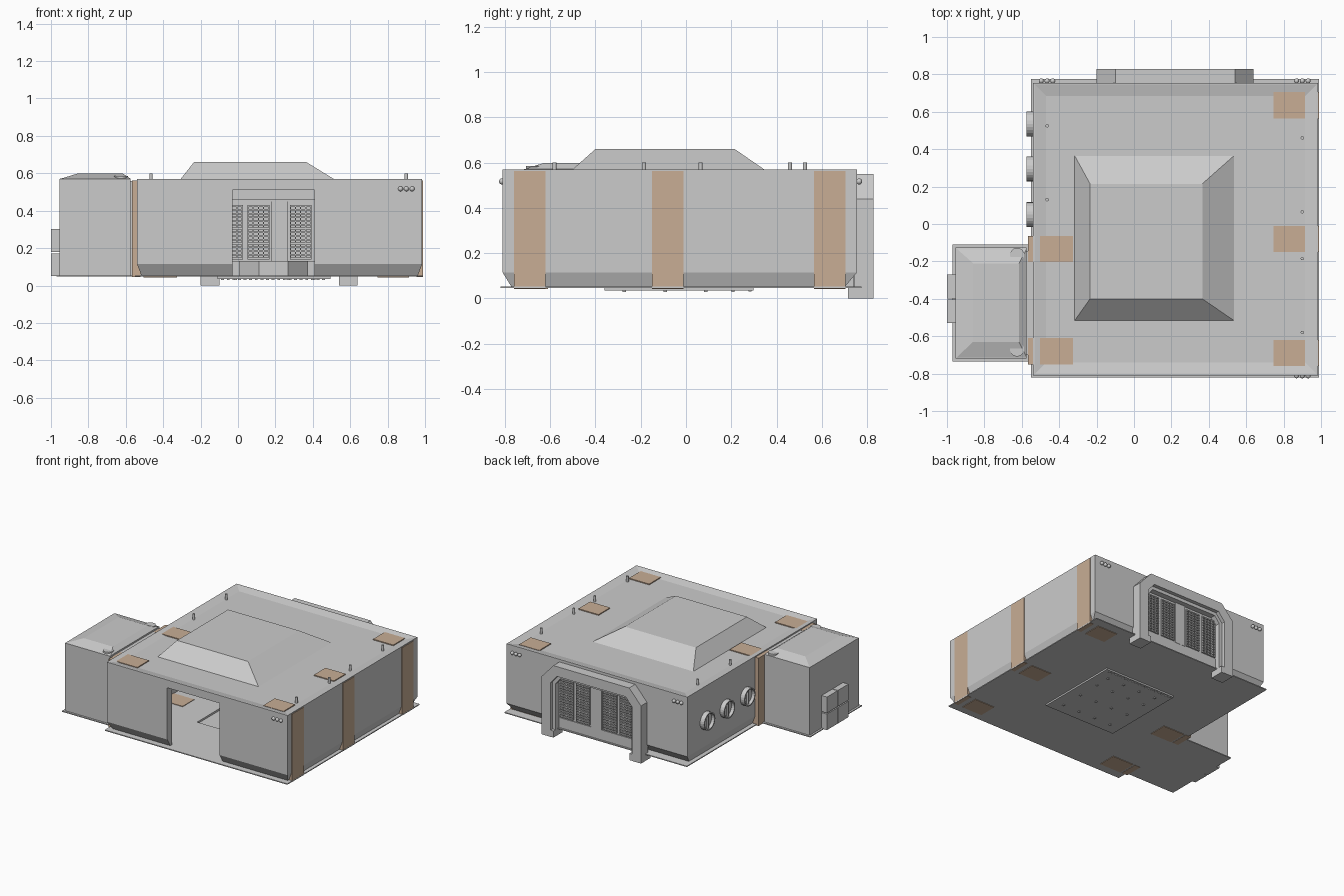
import bpy, bmesh, math
from mathutils import Matrix

if "Cube" in bpy.data.objects:
    bpy.data.objects.remove(bpy.data.objects["Cube"])

tan = bpy.data.materials.new("tan_strap")
tan.diffuse_color = (0.58, 0.42, 0.30, 1)
tan.use_nodes = True
tan.node_tree.nodes["Principled BSDF"].inputs["Base Color"].default_value = tan.diffuse_color


def finish(bm, name, mat=None):
    bmesh.ops.recalc_face_normals(bm, faces=bm.faces)
    me = bpy.data.meshes.new(name)
    bm.to_mesh(me)
    bm.free()
    ob = bpy.data.objects.new(name, me)
    bpy.context.collection.objects.link(ob)
    if mat:
        me.materials.append(mat)
    return ob


def add_box(bm, x0, x1, y0, y1, z0, z1):
    m = Matrix.Translation(((x0 + x1) / 2, (y0 + y1) / 2, (z0 + z1) / 2)) @ \
        Matrix.Diagonal((x1 - x0, y1 - y0, z1 - z0, 1))
    bmesh.ops.create_cube(bm, size=1, matrix=m)


def boxes(name, items, mat=None):
    bm = bmesh.new()
    for b in items:
        add_box(bm, *b)
    return finish(bm, name, mat)


def loft(name, rings):
    """Rectangular rings (x0, x1, y0, y1, z) joined and capped."""
    bm = bmesh.new()
    loops = [[bm.verts.new(p) for p in ((x0, y0, z), (x1, y0, z), (x1, y1, z), (x0, y1, z))]
             for x0, x1, y0, y1, z in rings]
    for a, b in zip(loops, loops[1:]):
        for i in range(4):
            j = (i + 1) % 4
            bm.faces.new((a[i], a[j], b[j], b[i]))
    bm.faces.new(loops[0][::-1])
    bm.faces.new(loops[-1])
    return finish(bm, name)


def extrude_xz(name, pts, y0, y1):
    bm = bmesh.new()
    f = bm.faces.new([bm.verts.new((x, y0, z)) for x, z in pts])
    r = bmesh.ops.extrude_face_region(bm, geom=[f])
    bmesh.ops.translate(bm, vec=(0, y1 - y0, 0),
                        verts=[v for v in r["geom"] if isinstance(v, bmesh.types.BMVert)])
    return finish(bm, name)


def cyl(name, loc, r, depth, axis="Z", n=16):
    bm = bmesh.new()
    rot = Matrix.Rotation(math.pi / 2, 4, "Y") if axis == "X" else Matrix.Rotation(math.pi / n, 4, "Z")
    bmesh.ops.create_cone(bm, cap_ends=True, segments=n, radius1=r, radius2=r, depth=depth,
                          matrix=Matrix.Translation(loc) @ rot)
    return finish(bm, name)


def cut(ob, *cutters):
    bpy.context.view_layer.objects.active = ob
    for c in cutters:
        c.hide_render = True
        m = ob.modifiers.new("cut", "BOOLEAN")
        m.operation, m.solver, m.object = "DIFFERENCE", "EXACT", c
        bpy.ops.object.modifier_apply(modifier=m.name)
        bpy.data.objects.remove(c)


# Hollow main hall with chamfered base, raised rim and sunken roof
hall = loft("hall_shell", [
    (-0.515, 0.96, -0.77, 0.70, 0.05), (-0.54, 0.985, -0.81, 0.755, 0.115),
    (-0.54, 0.985, -0.81, 0.755, 0.57), (-0.53, 0.975, -0.80, 0.745, 0.57),
    (-0.47, 0.915, -0.74, 0.685, 0.557)])
cut(hall,
    boxes("room_cutter", [(-0.50, 0.945, -0.755, 0.685, 0.0, 0.53)]),
    boxes("entry_cutter", [(-0.03, 0.41, -0.9, -0.7, 0.0, 0.51)]),
    boxes("gate_cutter", [(-0.10, 0.54, 0.6, 0.9, 0.0, 0.46)]))

# Floor plate and sunken pit tray
floor = boxes("floor_plate", [(-0.55, 0.99, -0.82, 0.775, 0.047, 0.054)])
cut(floor, boxes("pit_cutter", [(-0.10, 0.485, -0.35, 0.287, 0.0, 0.2)]))
tray = boxes("pit_tray", [(-0.11, 0.495, -0.36, 0.297, 0.035, 0.05)])
cut(tray, boxes("tray_cutter", [(-0.10, 0.485, -0.35, 0.287, 0.04, 0.2)]))
boxes("tray_studs", [(x, x + 0.015, y, y + 0.015, 0.029, 0.036)
                     for x in (-0.02, 0.12, 0.26, 0.40) for y in (-0.28, -0.1, 0.08, 0.2)]
      + [(-0.09 + i * 0.03, -0.075 + i * 0.03, 0.275, 0.29, 0.03, 0.036) for i in range(19)])
cyl("round_table", (0.19, -0.03, 0.085), 0.20, 0.09, n=8)

# Raised roof hatch
loft("roof_hatch", [(-0.32, 0.54, -0.52, 0.37, 0.553), (-0.235, 0.365, -0.40, 0.215, 0.66)])

# Tan straps: roof pad, wall band and floor pad
for i, (side, y) in enumerate([(1, -0.69), (1, -0.08), (1, 0.635), (-1, -0.68), (-1, -0.133)]):
    y0, y1 = y - 0.07, y + 0.07
    px = (0.745, 0.915) if side > 0 else (-0.505, -0.325)
    wx = (0.955, 0.989) if side > 0 else (-0.568, -0.52)
    boxes(f"strap_{i}", [(*px, y0, y1, 0.55, 0.564), (*wx, y0, y1, 0.045, 0.562),
                         (*px, y0, y1, 0.043, 0.058)], tan)

# Side annex with shallow hipped roof and plate
loft("annex", [
    (-0.955, -0.575, -0.72, -0.125, 0.05), (-0.955, -0.575, -0.72, -0.125, 0.57),
    (-0.945, -0.575, -0.71, -0.135, 0.572), (-0.86, -0.615, -0.63, -0.21, 0.598)])
boxes("annex_plate", [(-0.97, -0.55, -0.735, -0.11, 0.047, 0.054)])
boxes("annex_joint", [(-0.58, -0.53, -0.70, -0.145, 0.05, 0.56)])
for y in (-0.165, -0.67):
    cyl("annex_roof_disc", (-0.625, y, 0.575), 0.038, 0.022)

# Four cabinets on the annex end
boxes("annex_cabinets", [(-1.0, -0.95, y, y + 0.127, z, z + 0.122)
                         for y in (-0.53, -0.397) for z in (0.05, 0.18)])

# Round wall vents
for y in (0.05, 0.295, 0.535):
    vent = cyl("wall_vent", (-0.552, y, 0.31), 0.067, 0.046, "X", 24)
    cut(vent, cyl("vent_cutter", (-0.575, y, 0.31), 0.058, 0.05, "X", 24))
    boxes("vent_bar", [(-0.565, -0.548, y - 0.005, y + 0.005, 0.254, 0.366)])

# Roof posts
for x, y in [(0.9, 0.46), (0.9, 0.065), (0.9, -0.185), (0.9, -0.58), (-0.465, 0.525), (-0.465, 0.13)]:
    cyl("roof_post", (x, y, 0.575), 0.009, 0.05, n=12)

# Rows of three lamps
for x, y in [(0.9, -0.812), (0.9, 0.765), (-0.465, 0.765)]:
    bm = bmesh.new()
    for d in (-0.031, 0, 0.031):
        bmesh.ops.create_uvsphere(bm, u_segments=14, v_segments=8, radius=0.0135,
                                  matrix=Matrix.Translation((x + d, y, 0.517)))
    for f in bm.faces:
        f.smooth = True
    finish(bm, "lamp_row")


# Rear gate: chamfered arch with inner lip and feet
def arch(g, top):
    left = [(-0.2 + g, 0), (-0.2 + g, 0.44 - g * 0.4), (-0.1 + g * 0.4, top)]
    return left + [(0.44 - x, z) for x, z in reversed(left)]


def frame(name, g0, t0, g1, t1, y0, y1):
    inner = arch(g1, t1)
    extrude_xz(name, arch(g0, t0) + inner[::-1], y0, y1)


frame("gate_arch", 0, 0.55, 0.075, 0.475, 0.745, 0.828)
frame("gate_lip", 0.07, 0.48, 0.10, 0.45, 0.74, 0.80)
boxes("gate_feet", [(x, x + 0.1, 0.715, 0.826, 0, 0.05) for x in (-0.2, 0.54)])

# Gate leaf with grilles on both faces and plain centre post
bars = []
for x0, x1 in ((-0.09, 0.165), (0.28, 0.53)):
    w = (x1 - x0 - 0.03) / 2
    for c in (x0, x1 - w):
        bars += [(c, c + w, 0.735, 0.769, z, z + 0.009)
                 for z in [0.14 + k * 0.02 for k in range(15)]]
        bars += [(c + k * w / 4 - 0.003, c + k * w / 4 + 0.003, 0.737, 0.767, 0.14, 0.43)
                 for k in range(5)]
boxes("gate_grille", bars)
boxes("gate_leaf", [(-0.11, 0.55, 0.748, 0.757, 0.05, 0.465)])
boxes("gate_post", [(0.18, 0.265, 0.735, 0.764, 0.13, 0.455)])
boxes("gate_sill", [(-0.11, 0.55, 0.70, 0.762, 0.05, 0.13)])
